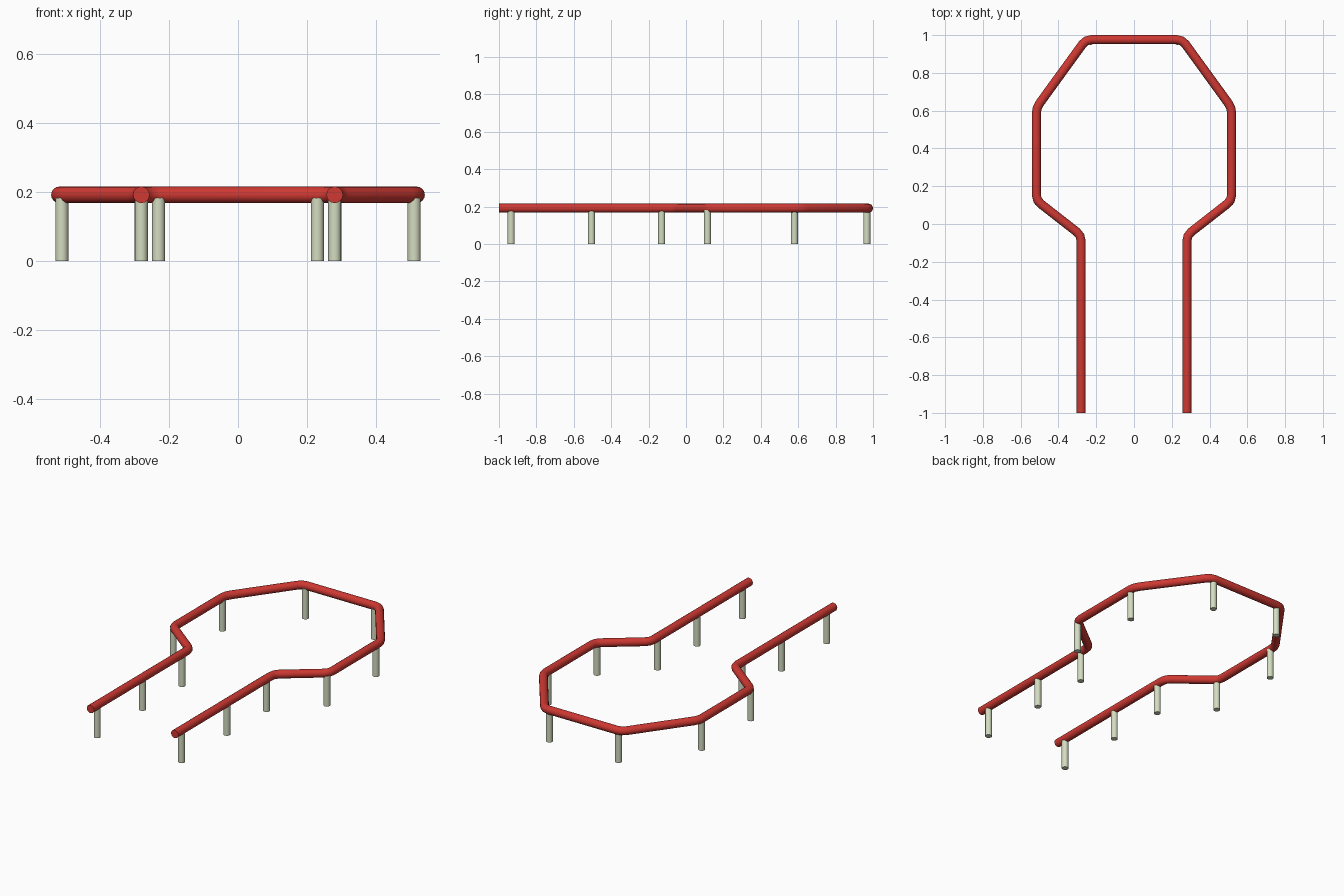
import bpy
import math
from mathutils import Vector

cube = bpy.data.objects.get("Cube")
if cube:
    bpy.data.objects.remove(cube, do_unlink=True)

RAIL_Z, RAIL_R = 0.191, 0.024
POST_R, POST_TOP = 0.019, 0.182
CORNER = 0.03


def material(name, colour):
    mat = bpy.data.materials.new(name)
    mat.use_nodes = True
    mat.diffuse_color = colour
    mat.node_tree.nodes["Principled BSDF"].inputs["Base Color"].default_value = colour
    return mat


def smooth(obj):
    bpy.ops.object.select_all(action='DESELECT')
    obj.select_set(True)
    bpy.context.view_layer.objects.active = obj
    bpy.ops.object.shade_smooth_by_angle(angle=math.radians(35))


def rounded(points):
    """Swap each inner corner for a short three-point bend."""
    path = [points[0]]
    for a, b, c in zip(points, points[1:], points[2:]):
        start = b + (a - b).normalized() * CORNER
        end = b + (c - b).normalized() * CORNER
        path += [start, (start + 2 * b + end) / 4, end]
    return path + [points[-1]]


red = material("rail red", (0.62, 0.04, 0.032, 1))
pale = material("post pale green", (0.66, 0.72, 0.53, 1))

# Handrail: one open, mirrored tube path
half = [(0.28, -1), (0.28, -0.06), (0.517, 0.125), (0.517, 0.615), (0.255, 0.976)]
left = [Vector((x, y, RAIL_Z)) for x, y in half]
right = [Vector((-p.x, p.y, p.z)) for p in reversed(left)]
path = rounded(left + right)

curve = bpy.data.curves.new("handrail", 'CURVE')
curve.dimensions = '3D'
curve.bevel_depth = RAIL_R
curve.bevel_resolution = 6
curve.use_fill_caps = True
spline = curve.splines.new('POLY')
spline.points.add(len(path) - 1)
for point, co in zip(spline.points, path):
    point.co = (*co, 1)
rail = bpy.data.objects.new("handrail", curve)
bpy.context.collection.objects.link(rail)
bpy.ops.object.select_all(action='DESELECT')
rail.select_set(True)
bpy.context.view_layer.objects.active = rail
bpy.ops.object.convert(target='MESH')
rail = bpy.context.object
rail.data.materials.clear()
rail.data.materials.append(red)
smooth(rail)

# Support posts, in mirrored pairs
posts = [(0.28, -0.935), (0.28, -0.505), (0.28, -0.13),
         (0.51, 0.115), (0.51, 0.58), (0.23, 0.967)]
for side, name in ((1, "left"), (-1, "right")):
    for i, (x, y) in enumerate(posts, 1):
        bpy.ops.mesh.primitive_cylinder_add(
            vertices=16, radius=POST_R, depth=POST_TOP,
            location=(side * x, y, POST_TOP / 2))
        post = bpy.context.object
        post.name = f"{name}_post_{i}"
        post.data.materials.append(pale)
        smooth(post)
